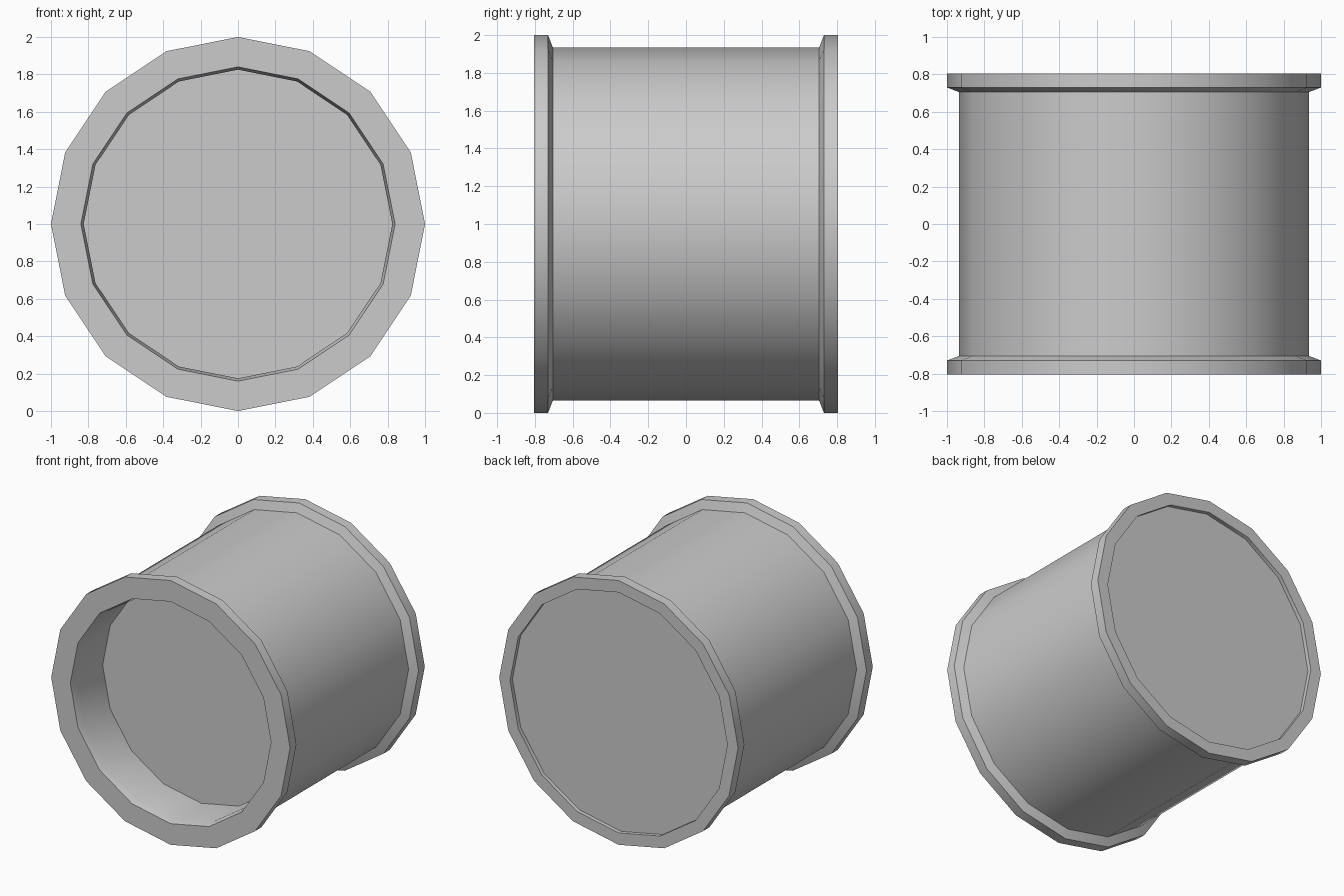
import bpy, bmesh
from math import sin, cos, pi, radians

if "Cube" in bpy.data.objects:
    bpy.data.objects.remove(bpy.data.objects["Cube"])

SIDES = 16


def lathe(name, profile, cap_start=False, cap_end=False):
    """Turn a (radius, y) profile around the y axis at z = 1."""
    bm = bmesh.new()
    rings = []
    for r, y in profile:
        rings.append([bm.verts.new((r * cos(2 * pi * i / SIDES), y,
                                    1 + r * sin(2 * pi * i / SIDES)))
                      for i in range(SIDES)])
    for a, b in zip(rings, rings[1:]):
        for i in range(SIDES):
            j = (i + 1) % SIDES
            bm.faces.new((a[i], a[j], b[j], b[i]))
    if cap_start:
        bm.faces.new(rings[0])
    if cap_end:
        bm.faces.new(rings[-1])
    bmesh.ops.recalc_face_normals(bm, faces=bm.faces)
    mesh = bpy.data.meshes.new(name)
    bm.to_mesh(mesh)
    bm.free()
    obj = bpy.data.objects.new(name, mesh)
    bpy.context.collection.objects.link(obj)
    bpy.ops.object.select_all(action='DESELECT')
    obj.select_set(True)
    bpy.context.view_layer.objects.active = obj
    bpy.ops.object.shade_smooth_by_angle(angle=radians(35))
    return obj


# One closed drum: deep front recess, flanged barrel, shallow back recess
front_recess = [(0.825, -0.44), (0.825, -0.745), (0.84, -0.805)]
front_flange = [(1.0, -0.805), (1.0, -0.73), (0.935, -0.705)]
back_flange = [(r, -y) for r, y in reversed(front_flange)]
back_recess = [(0.91, 0.805), (0.91, 0.775)]
lathe("drum", front_recess + front_flange + back_flange + back_recess,
      cap_start=True, cap_end=True)
